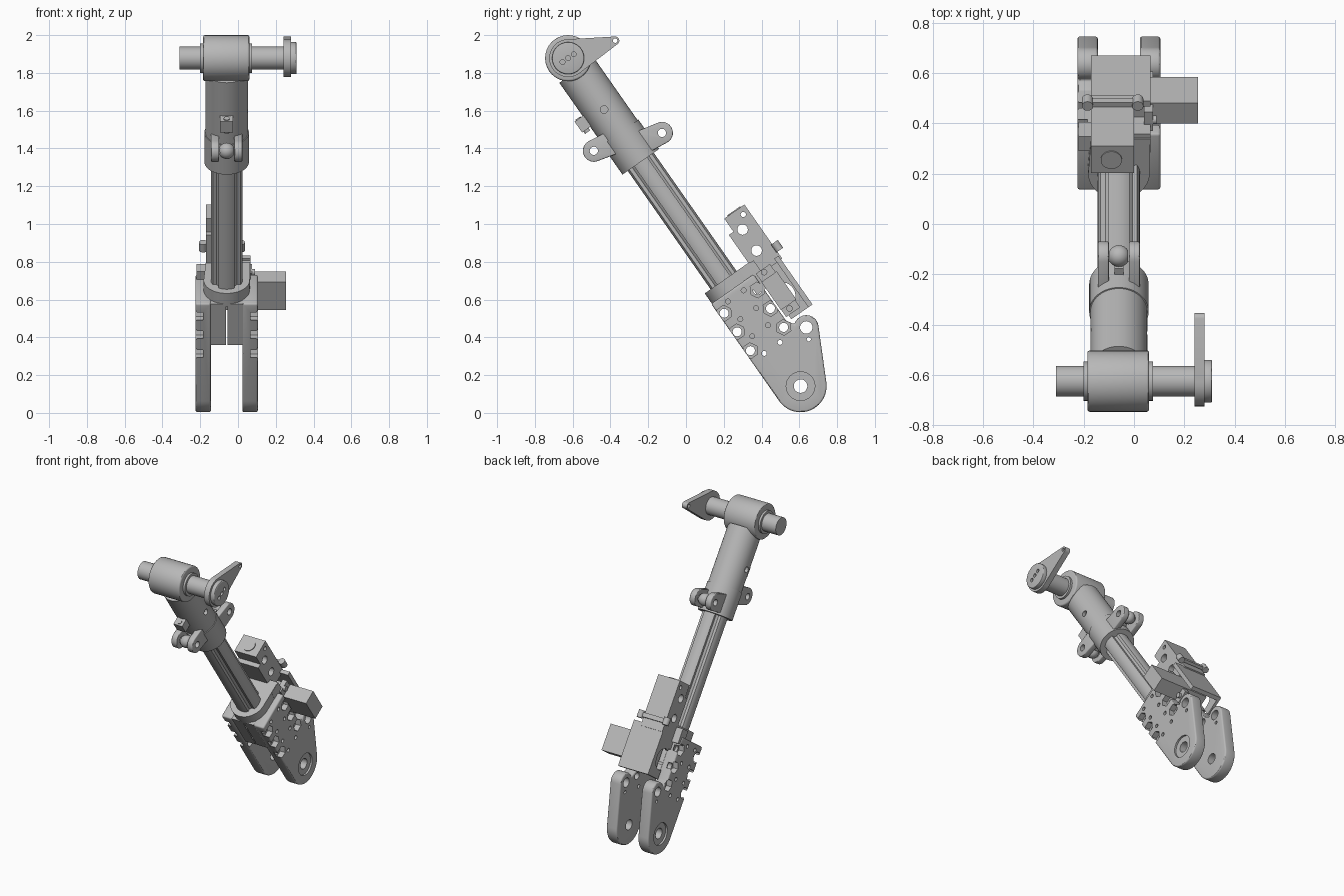
import bpy, bmesh
from math import sin, cos, radians, pi
from mathutils import Matrix, Vector
from mathutils.geometry import convex_hull_2d

if "Cube" in bpy.data.objects:
    bpy.data.objects.remove(bpy.data.objects["Cube"], do_unlink=True)

GREY = (0.48, 0.48, 0.48, 1)
mat = bpy.data.materials.new("plain grey")
mat.use_nodes = True
mat.diffuse_color = GREY
mat.node_tree.nodes["Principled BSDF"].inputs["Base Color"].default_value = GREY

# The strut leans back: local z runs up its axis, local origin is the head centre
FRAME = Matrix.Translation((-0.06, -0.624, 1.878)) @ Matrix.Rotation(radians(35), 4, "X")
parts = []


def arc(cx, cy, r, a0=0, a1=360, n=32):
    last = n if a1 - a0 == 360 else n - 1
    return [(cx + r * cos(radians(a0 + (a1 - a0) * i / last)),
             cy + r * sin(radians(a0 + (a1 - a0) * i / last))) for i in range(n)]


def hull(pts):
    return [pts[i] for i in convex_hull_2d([Vector(p) for p in pts])]


def prism(name, pts, a, b, axis="X", bevel=0.0, helper=False):
    """Extrude a closed profile along the local X or Z axis."""
    bm = bmesh.new()
    place = (lambda p, h: (h, p[0], p[1])) if axis == "X" else (lambda p, h: (p[0], p[1], h))
    low, high = ([bm.verts.new(place(p, h)) for p in pts] for h in (a, b))
    bm.faces.new(low)
    bm.faces.new(high)
    for i in range(len(pts)):
        j = (i + 1) % len(pts)
        bm.faces.new((low[i], low[j], high[j], high[i]))
    bmesh.ops.recalc_face_normals(bm, faces=bm.faces)
    if bevel:
        edges = [e for e in bm.edges if e.calc_face_angle(0) > radians(40)]
        bmesh.ops.bevel(bm, geom=edges, offset=bevel, segments=3, profile=0.5,
                        affect="EDGES", clamp_overlap=True)
    return finish(name, bm, helper)


def finish(name, bm, helper=False):
    me = bpy.data.meshes.new(name)
    bm.to_mesh(me)
    bm.free()
    me.materials.append(mat)
    ob = bpy.data.objects.new(name, me)
    bpy.context.collection.objects.link(ob)
    ob.matrix_world = FRAME
    ob.hide_render = helper
    if not helper:
        parts.append(ob)
    return ob


def box(name, x, y, z, bevel=0.0):
    return prism(name, [(y[0], z[0]), (y[1], z[0]), (y[1], z[1]), (y[0], z[1])],
                 x[0], x[1], bevel=bevel)


def rod(name, y, z, r, a, b, bevel=0.0):
    return prism(name, arc(y, z, r), a, b, bevel=bevel)


def drill(ob, y, z, r, a=-1, b=1, n=20):
    """Cut a hole along local X and discard the cutter."""
    cutter = prism("cutter", arc(y, z, r, n=n), a, b, helper=True)
    mod = ob.modifiers.new("hole", "BOOLEAN")
    mod.operation, mod.solver, mod.object = "DIFFERENCE", "EXACT", cutter
    bpy.context.view_layer.objects.active = ob
    bpy.ops.object.modifier_apply(modifier=mod.name)
    bpy.data.objects.remove(cutter, do_unlink=True)


# Head and cross shaft
rod("head", 0, 0, 0.122, -0.125, 0.12, 0.01)
rod("head_flange", 0, 0, 0.078, -0.14, 0.135)
rod("cross_shaft", 0, 0, 0.061, -0.25, 0.31)

# Crank arm with its end cap
arm = prism("crank_arm", hull(arc(0, 0, 0.1) + arc(0.257, -0.067, 0.022)), 0.30, 0.34)
drill(arm, 0.257, -0.067, 0.012)
cap = rod("crank_cap", 0, 0, 0.085, 0.335, 0.37, 0.006)
for y in (-0.036, 0, 0.036):
    drill(cap, y, 0, 0.013, 0.35, 0.4)

# Barrel with side holes and front port
barrel = prism("barrel", arc(0, 0, 0.113, n=48), -0.08, -0.50, "Z")
for side in (-1, 1):
    drill(barrel, 0, -0.332, 0.02, *sorted((side * 0.09, side * 0.2)))
box("port_block", (-0.034, 0.034), (-0.165, -0.09), (-0.365, -0.295))
prism("port_nozzle", arc(0, -0.14, 0.016), -0.38, -0.29, "Z")

# Clamp collar with paired lugs and link balls
prism("clamp_collar", arc(0, 0, 0.118, n=48), -0.48, -0.67, "Z")
for label, y, z, root in (("front", -0.17, -0.48, -0.50), ("rear", 0.18, -0.609, -0.59)):
    near = 0.07 if y > 0 else -0.07
    shape = hull(arc(y, z, 0.058) + [(near, root + 0.065), (near, root - 0.065)])
    for side, word in ((-1, "right"), (1, "left")):
        lug = prism(f"{label}_lug_{word}", shape, side * 0.04, side * 0.083, bevel=0.006)
        drill(lug, y, z, 0.022)
    bm = bmesh.new()
    bmesh.ops.create_uvsphere(bm, u_segments=28, v_segments=16, radius=0.043,
                              matrix=Matrix.Translation((0, y, z)))
    ball = finish(f"{label}_link_ball", bm)
    drill(ball, y, z, 0.022)
    box(f"{label}_link_neck", (-0.018, 0.018), sorted((near, y * 0.82)), (root - 0.02, root + 0.02))

# Grooved inner tube
flutes = []
for i in range(48):
    r = 0.068 if i % 12 in (5, 6, 7) else 0.084
    flutes.append((r * cos(2 * pi * i / 48), r * sin(2 * pi * i / 48)))
prism("inner_tube", flutes, -0.6, -1.5, "Z")

# Tube collar and mounting block
prism("tube_collar", hull(arc(0, 0, 0.122, n=48) + [(-0.11, 0.17), (0.125, 0.17)]), -1.435, -1.52, "Z")
box("rear_mount_block", (-0.11, 0.125), (0.10, 0.19), (-1.60, -1.44))
box("mount_ear", (-0.16, -0.10), (0.10, 0.17), (-1.55, -1.45))

# Fork: two prongs joined by a split centre block
outline = ([(-0.126, -1.5), (0.148, -1.5), (0.148, -1.80)]
           + arc(0.215, -1.891, 0.065, 130, -27, 16)
           + arc(0.012, -2.128, 0.138, -27, -180, 24))
NUTS = [(y, z) for y in (-0.098, 0.117) for z in (-1.58, -1.70, -1.822)]
DIMPLES = [(y, z) for y in (-0.046, 0.056) for z in (-1.54, -1.655, -1.765)]
for side, word in ((-1, "right"), (1, "left")):
    def span(a, b):
        return sorted((side * a, side * b))

    prong = prism(f"fork_prong_{word}", outline, *span(0.083, 0.165), bevel=0.022)
    half = box(f"fork_core_{word}", span(0.004, 0.09), (-0.122, 0.14), (-1.77, -1.503))
    for y, z in NUTS:
        drill(prong, y, z, 0.042, *span(0.125, 0.2), n=6)
        drill(prong, y, z, 0.024)
        if z > -1.75:
            drill(half, y, z, 0.024)
    for y, z in DIMPLES:
        drill(prong, y, z, 0.013, *span(0.13, 0.2))
    for y in (-0.046, 0.056):
        drill(prong, y, -1.876, 0.013)
    drill(prong, 0.19, -1.95, 0.011)
    drill(prong, 0.215, -1.891, 0.033)
    drill(prong, 0.012, -2.128, 0.076, *span(0.152, 0.2), n=32)
    drill(prong, 0.012, -2.128, 0.036)

# Rear valve block with cross holes, standing away from the tube
valve = prism("valve_block", [(0.19, -1.17), (0.32, -1.17), (0.32, -1.52), (0.16, -1.52),
                              (0.16, -1.255), (0.19, -1.255)], -0.11, 0.06)
for y, z, r in ((0.236, -1.273, 0.028), (0.233, -1.407, 0.028),
                (0.285, -1.21, 0.014), (0.17, -1.48, 0.014)):
    drill(valve, y, z, r)
prism("valve_port", arc(-0.03, 0.255, 0.042), -1.175, -1.165, "Z")

# Link bar across the valve block
box("link_bar", (-0.125, 0.075), (0.325, 0.345), (-1.465, -1.435))
for x in (-0.125, 0.075):
    prism("link_bar_end", arc(x, 0.335, 0.022), -1.475, -1.425, "Z")

# Angle bracket: back plate and a side wall with a large round opening
box("bracket_back_plate", (-0.11, 0.125), (0.285, 0.312), (-1.81, -1.495))
wall = box("bracket_side_wall", (-0.11, -0.09), (0.175, 0.30), (-1.81, -1.495))
drill(wall, 0.205, -1.68, 0.072, n=32)

# Motor, its flange and screws
box("motor_body", (-0.06, 0.315), (0.158, 0.257), (-1.739, -1.558))
box("motor_flange", (0.10, 0.135), (0.16, 0.25), (-1.785, -1.505))
for z in (-1.523, -1.758):
    rod("flange_screw", 0.2, z, 0.017, 0.13, 0.15)

# Smooth shading with sharp edges kept
bpy.ops.object.select_all(action="DESELECT")
for ob in parts:
    ob.select_set(True)
bpy.context.view_layer.objects.active = parts[0]
bpy.ops.object.shade_smooth_by_angle(angle=radians(30))
